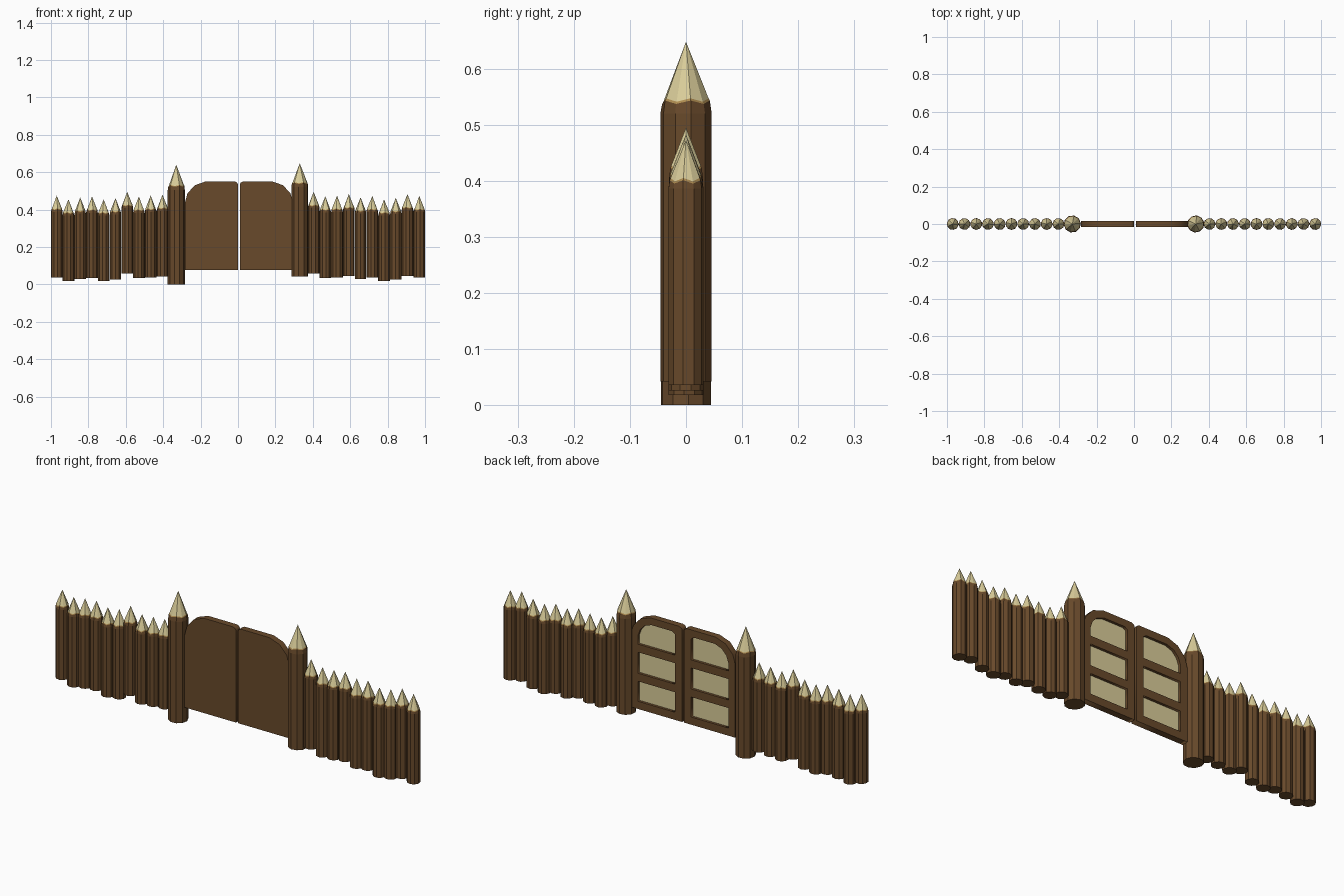
import bpy, bmesh
from math import pi, sin, cos, radians

if "Cube" in bpy.data.objects:
    bpy.data.objects.remove(bpy.data.objects["Cube"])


def material(name, rgb):
    m = bpy.data.materials.new(name)
    m.diffuse_color = (*rgb, 1)
    m.use_nodes = True
    m.node_tree.nodes["Principled BSDF"].inputs["Base Color"].default_value = m.diffuse_color
    return m


BARK = material("bark", (0.14, 0.068, 0.024))
RIM = material("rim", (0.42, 0.26, 0.08))
CREAM = material("cut_wood", (0.70, 0.61, 0.32))


# Sharpened log: bark shaft, slightly chamfered top, thin rim, pale pointed tip
def log(name, x, base, shoulder, tip, r, chamfer, turn):
    n = 10
    bm = bmesh.new()
    profile = [(r, base), (r, shoulder - chamfer), (r * 0.93, shoulder),
               (r * 0.88, shoulder + 0.004)]
    rings = []
    for k, (rad, z) in enumerate(profile):
        ring = []
        for i in range(n):
            a = turn + 2 * pi * i / n
            wave = 0.003 * (-1) ** i if k >= 2 else 0
            ring.append(bm.verts.new((x + rad * cos(a), rad * sin(a), z + wave)))
        rings.append(ring)
    apex = bm.verts.new((x, 0, tip))
    bm.faces.new(rings[0][::-1])
    for k in range(3):
        lo, hi = rings[k], rings[k + 1]
        for i in range(n):
            j = (i + 1) % n
            f = bm.faces.new((lo[i], lo[j], hi[j], hi[i]))
            f.material_index = 1 if k == 2 else 0
    for i in range(n):
        f = bm.faces.new((rings[3][i], rings[3][(i + 1) % n], apex))
        f.material_index = 2
    mesh = bpy.data.meshes.new(name)
    bm.to_mesh(mesh)
    bm.free()
    for m in (BARK, RIM, CREAM):
        mesh.materials.append(m)
    bpy.context.collection.objects.link(bpy.data.objects.new(name, mesh))


# Flat board: closed outlines in the xz plane (inner ones become holes)
def board(name, outlines, y0, y1, mat):
    cu = bpy.data.curves.new(name, 'CURVE')
    cu.dimensions = '2D'
    cu.fill_mode = 'BOTH'
    cu.extrude = (y1 - y0) / 2
    for pts in outlines:
        s = cu.splines.new('POLY')
        s.points.add(len(pts) - 1)
        for p, (x, z) in zip(s.points, pts):
            p.co = (x, z, 0, 1)
        s.use_cyclic_u = True
    cu.materials.append(mat)
    ob = bpy.data.objects.new(name, cu)
    ob.location.y = (y0 + y1) / 2
    ob.rotation_euler.x = radians(90)
    bpy.context.collection.objects.link(ob)
    bpy.ops.object.select_all(action='DESELECT')
    ob.select_set(True)
    bpy.context.view_layer.objects.active = ob
    bpy.ops.object.convert(target='MESH')


# Fence stakes, outward from each post
STAKE_TIPS = {
    -1: (0.48, 0.475, 0.47, 0.495, 0.462, 0.455, 0.47, 0.465, 0.455, 0.475),
    1: (0.495, 0.472, 0.475, 0.483, 0.466, 0.473, 0.455, 0.463, 0.483, 0.473),
}
for s, side in ((-1, "left"), (1, "right")):
    for i, tip in enumerate(STAKE_TIPS[s]):
        log(f"{side}_stake_{i + 1}", s * (0.404 + 0.0628 * i), tip - 0.437,
            tip - 0.075, tip, 0.0315, 0.012, 0.4 * i)

# Gate posts
log("left_gate_post", -0.33, 0.0, 0.525, 0.64, 0.046, 0.02, 0.1)
log("right_gate_post", 0.33, 0.042, 0.54, 0.648, 0.046, 0.02, 0.2)

# Gate doors: u runs from the central gap outward
DOOR = [(0.005, 0.077), (0.288, 0.077), (0.288, 0.44), (0.275, 0.487),
        (0.236, 0.53), (0.18, 0.55), (0.022, 0.55), (0.01, 0.545), (0.005, 0.535)]
PANELS = [
    [(0.045, 0.115), (0.25, 0.115), (0.25, 0.215), (0.045, 0.215)],
    [(0.045, 0.255), (0.25, 0.255), (0.25, 0.36), (0.045, 0.36)],
    [(0.045, 0.40), (0.25, 0.40), (0.25, 0.44), (0.238, 0.474), (0.213, 0.501),
     (0.175, 0.515), (0.06, 0.515), (0.045, 0.505)],
]
for s, side in ((-1, "left"), (1, "right")):
    def place(pts):
        return [(0.005 + s * u, z) for u, z in pts]
    holes = [place(p) for p in PANELS]
    board(f"{side}_door_front", [place(DOOR)], -0.016, 0.0, BARK)
    board(f"{side}_door_frame", [place(DOOR)] + holes, 0.0, 0.016, BARK)
    board(f"{side}_door_panels", holes, -0.002, 0.003, CREAM)
